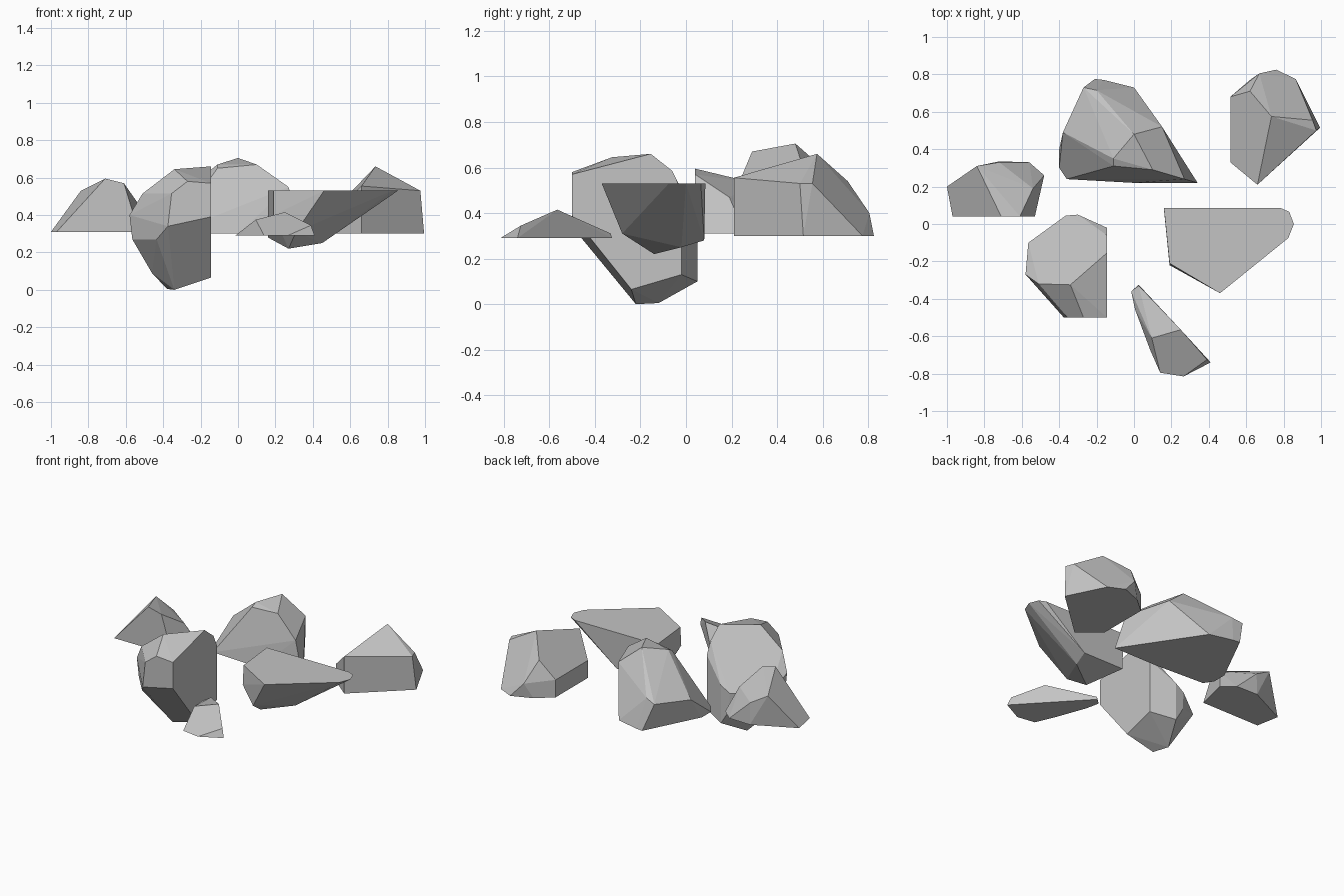
import bpy
import bmesh
from math import radians

default_cube = bpy.data.objects.get("Cube")
if default_cube:
    bpy.data.objects.remove(default_cube, do_unlink=True)

# One plain stone colour for every rock
STONE = (0.55, 0.55, 0.55, 1.0)
stone = bpy.data.materials.new("grey stone")
stone.use_nodes = True
stone.diffuse_color = STONE
shader = next(n for n in stone.node_tree.nodes if n.type == 'BSDF_PRINCIPLED')
shader.inputs["Base Color"].default_value = STONE
shader.inputs["Roughness"].default_value = 0.9


def rock(name, corners, flat=(), level=0.0):
    """Wrap a faceted convex rock around free corners and a flat cut at one level."""
    bm = bmesh.new()
    for corner in corners:
        bm.verts.new(corner)
    for x, y in flat:
        bm.verts.new((x, y, level))

    # Shrink-wrap the corners, then drop the ones left inside
    hull = bmesh.ops.convex_hull(bm, input=bm.verts[:])
    loose = {g for key in ("geom_interior", "geom_unused") for g in hull[key]
             if isinstance(g, bmesh.types.BMVert)}
    bmesh.ops.delete(bm, geom=list(loose), context='VERTS')

    # Merge nearly level triangles into broad chipped facets
    bmesh.ops.dissolve_limit(bm, angle_limit=radians(4),
                             verts=bm.verts[:], edges=bm.edges[:])
    bmesh.ops.recalc_face_normals(bm, faces=bm.faces[:])

    mesh = bpy.data.meshes.new(name)
    bm.to_mesh(mesh)
    bm.free()
    mesh.materials.append(stone)
    obj = bpy.data.objects.new(name, mesh)
    bpy.context.collection.objects.link(obj)
    return obj


# Small wedge at the far side, with a flat front cut
rock("small_side_rock",
     corners=[(-.71, .04, .595), (-.61, .04, .57), (-.54, .19, .47),
              (-.84, .31, .53), (-.72, .33, .46)],
     flat=[(-1, .2), (-.97, .04), (-.53, .04), (-.48, .26), (-.56, .33), (-.72, .335)],
     level=.31)

# Large peaked rock at the back
rock("large_back_rock",
     corners=[(0, .48, .705), (-.11, .31, .65), (-.11, .35, .67), (.1, .29, .67),
              (.2, .27, .6), (.27, .24, .55), (.15, .52, .58),
              (-.27, .73, .48), (-.2, .715, .5), (-.38, .49, .45)],
     flat=[(-.4, .3), (-.4, .4), (-.21, .775), (-.16, .77), (0, .73),
           (.34, .22), (0, .22), (-.36, .24)],
     level=.3)

# Blocky rock in the back corner
rock("corner_rock",
     corners=[(.735, .575, .66), (.66, .21, .555), (.975, .5, .53), (.955, .555, .53),
              (.62, .71, .54), (.67, .805, .4), (.515, .33, .42), (.515, .68, .42)],
     flat=[(.515, .33), (.515, .68), (.62, .77), (.76, .825), (.865, .775),
           (.995, .515), (.66, .21)],
     level=.3)

# Flat-topped slab with a keel underneath
rock("flat_topped_rock",
     corners=[(.27, -.14, .22), (.45, -.02, .25), (.31, -.28, .31), (.19, -.22, .4),
              (.16, .08, .28), (.2, .08, .28), (.47, .08, .28)],
     flat=[(.16, .085), (.785, .085), (.83, .065), (.855, 0), (.825, -.075),
           (.46, -.37), (.19, -.21)],
     level=.53)

# Tall rock reaching the ground: flat side cut, front cut, crown, flank and foot
SIDE = -.145
rock("tall_front_rock",
     corners=[(SIDE, y, z) for y, z in ((-.5, .57), (-.5, .39), (-.24, .065), (-.02, .13),
                                        (-.02, .5), (-.06, .585), (-.155, .66))]
     + [(x, -.5, z) for x, z in ((-.27, .58), (-.355, .515), (-.375, .34))]
     + [(-.34, -.325, .645), (-.51, -.32, .515), (-.58, -.27, .4),
        (-.565, -.27, .27), (-.565, -.1, .3), (-.435, -.42, .27), (-.46, -.2, .09),
        (-.34, -.22, 0), (-.38, -.12, .005),
        (-.365, .045, .32), (-.36, .045, .2), (-.3, .05, .36), (-.3, .05, .1)])

# Low splinter lying at the front
rock("front_splinter",
     corners=[(.095, -.61, .375), (.25, -.565, .415), (.39, -.725, .345),
              (.025, -.33, .31)],
     flat=[(-.015, -.36), (.025, -.325), (.41, -.74), (.265, -.815),
           (.14, -.795), (.085, -.67), (.005, -.455)],
     level=.29)
